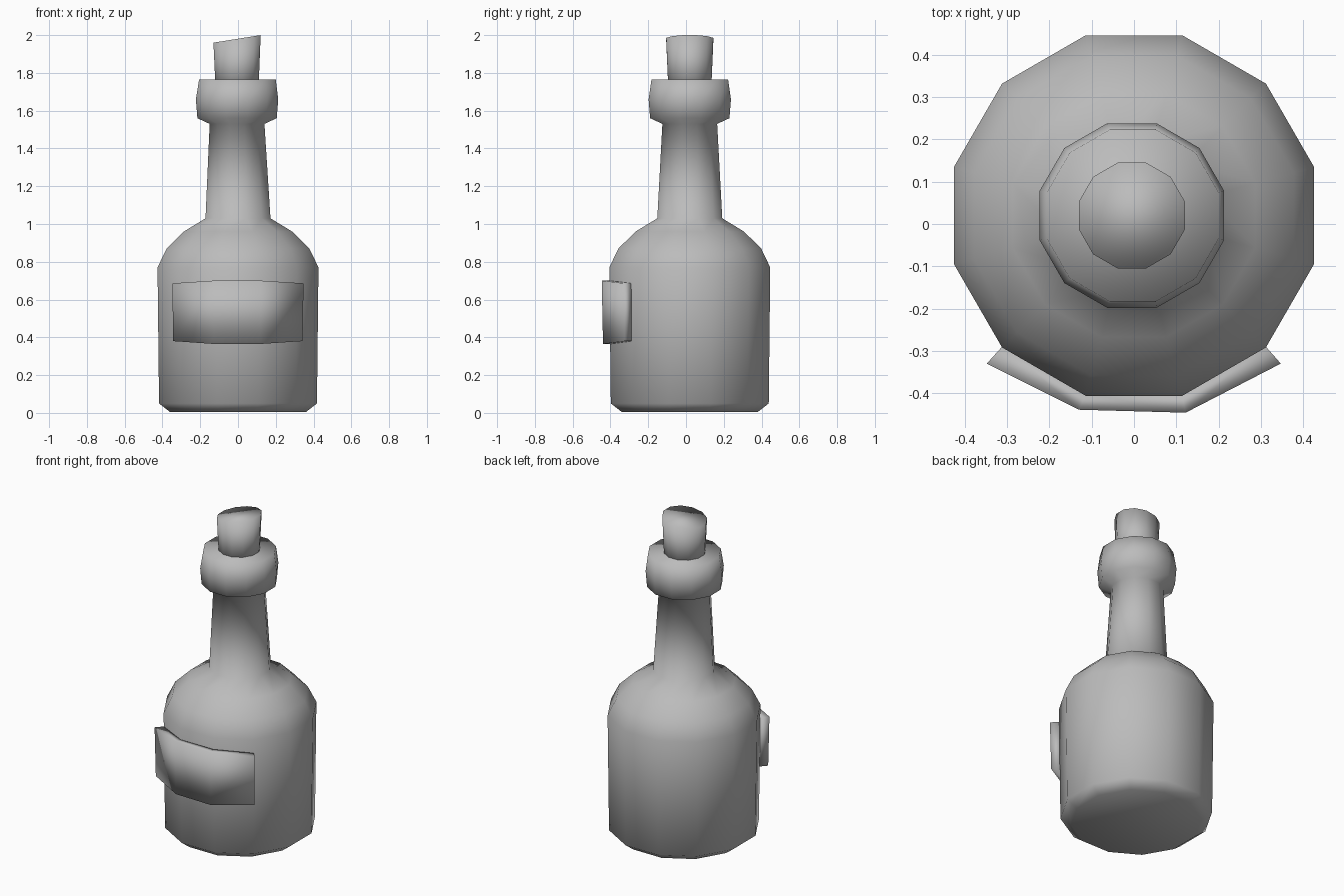
import bpy, bmesh
from math import cos, sin, pi

SIDES = 12
CENTRE_Y = 0.02

cube = bpy.data.objects.get("Cube")
if cube:
    bpy.data.objects.remove(cube, do_unlink=True)

grey = bpy.data.materials.new("plain grey")
grey.use_nodes = True
grey.diffuse_color = (0.5, 0.5, 0.5, 1)
grey.node_tree.nodes["Principled BSDF"].inputs["Base Color"].default_value = (0.5, 0.5, 0.5, 1)


def finish(name, bm):
    """Turn a bmesh into a smooth grey object."""
    bmesh.ops.recalc_face_normals(bm, faces=bm.faces)
    for face in bm.faces:
        face.smooth = True
    mesh = bpy.data.meshes.new(name)
    bm.to_mesh(mesh)
    bm.free()
    mesh.materials.append(grey)
    obj = bpy.data.objects.new(name, mesh)
    bpy.context.collection.objects.link(obj)
    return obj


def loft(bm, rings):
    """Bridge closed loops of vertices and cap both ends."""
    for low, high in zip(rings, rings[1:]):
        n = len(low)
        for i in range(n):
            j = (i + 1) % n
            bm.faces.new((low[i], low[j], high[j], high[i]))
    bm.faces.new(rings[0][::-1])
    bm.faces.new(rings[-1])


def turned(name, profile, slant=0.0):
    """Twelve-sided turned part; profile rows are (half width, x centre, height)."""
    bm = bmesh.new()
    rings = []
    for k, (half, cx, z) in enumerate(profile):
        r = half / cos(pi / SIDES)
        tilt = slant if k == len(profile) - 1 else 0
        ring = []
        for i in range(SIDES):
            a = (i + 0.5) * 2 * pi / SIDES
            x = r * cos(a)
            ring.append(bm.verts.new((cx + x, CENTRE_Y + r * sin(a), z + tilt * x)))
        rings.append(ring)
    loft(bm, rings)
    return finish(name, bm)


# Bottle: chamfered base, round shoulder, tapered neck and thick collar
turned("bottle", [
    (0.36, 0, 0.005), (0.418, 0, 0.05), (0.426, 0, 0.77), (0.378, 0, 0.87),
    (0.287, 0, 0.96), (0.172, 0, 1.03), (0.145, -0.005, 1.53),
    (0.21, -0.005, 1.56), (0.218, -0.005, 1.66), (0.203, -0.003, 1.765),
])

# Cork with a slanted top
turned("cork", [(0.113, -0.005, 1.7), (0.125, -0.005, 1.98)], slant=0.16)

# Label: thick plate wrapped over three front facets
outer = [(-0.348, -0.33), (-0.13, -0.439), (0.122, -0.446), (0.347, -0.33)]
inner = [(0.31, -0.288), (0.113, -0.4), (-0.113, -0.4), (-0.31, -0.288)]
bm = bmesh.new()
rings = []
for middle_z, end_z, shrink in ((0.365, 0.38, 0.985), (0.7, 0.686, 1.0)):
    ring = []
    for x, y in outer + inner:
        z = middle_z if abs(x) < 0.2 else end_z
        ring.append(bm.verts.new((x * shrink, y * shrink, z)))
    rings.append(ring)
loft(bm, rings)
finish("label", bm)
